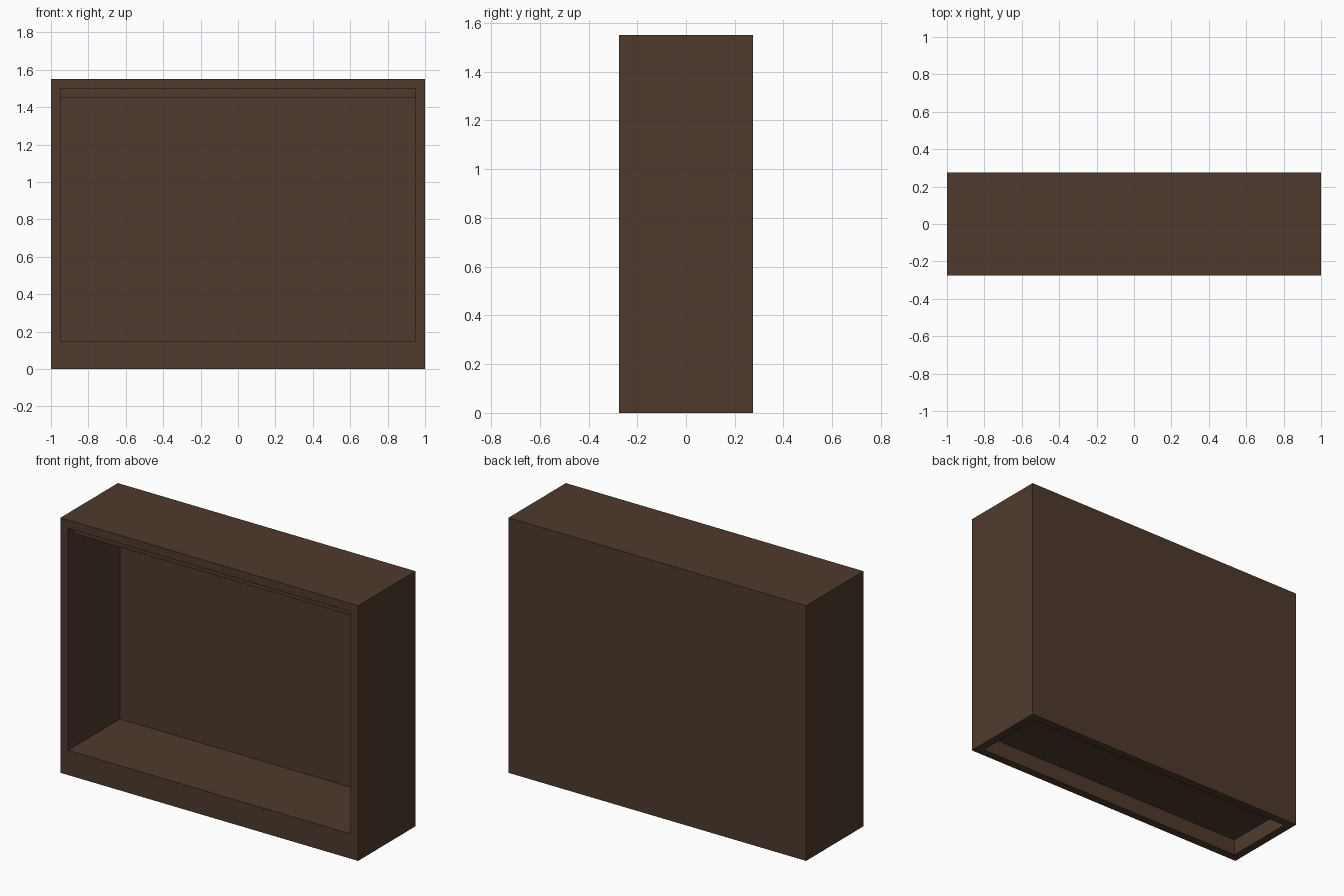
import bpy
import bmesh
from mathutils import Vector

WIDTH, DEPTH, HEIGHT = 2.0, 0.55, 1.55
BOARD = 0.05       # board thickness
PLINTH = 0.10      # hollow height under the floor board

cube = bpy.data.objects.get("Cube")
if cube:
    bpy.data.objects.remove(cube, do_unlink=True)

wood = bpy.data.materials.new("dark brown wood")
wood.use_nodes = True
colour = (0.078, 0.042, 0.026, 1.0)
wood.diffuse_color = colour
wood.node_tree.nodes["Principled BSDF"].inputs["Base Color"].default_value = colour


def box(bm, size, centre):
    verts = bmesh.ops.create_cube(bm, size=1.0)["verts"]
    bmesh.ops.scale(bm, vec=size, verts=verts)
    bmesh.ops.translate(bm, vec=centre, verts=verts)


def face_towards(bm, direction):
    bm.normal_update()
    return max(bm.faces, key=lambda f: f.normal.dot(direction))


def hollow(bm, direction, depth, raise_bottom=0.0):
    """Inset the face by one board and push it inwards."""
    direction = Vector(direction)
    face = face_towards(bm, direction)
    bmesh.ops.inset_individual(bm, faces=[face], thickness=BOARD, use_even_offset=True)
    middle = face.calc_center_median().z
    for v in face.verts:
        if v.co.z < middle - BOARD:
            v.co.z += raise_bottom
    pushed = bmesh.ops.extrude_discrete_faces(bm, faces=[face])["faces"][0]
    bmesh.ops.translate(bm, vec=-direction * depth, verts=pushed.verts)


def finish(bm, name):
    bmesh.ops.recalc_face_normals(bm, faces=bm.faces)
    mesh = bpy.data.meshes.new(name)
    bm.to_mesh(mesh)
    bm.free()
    mesh.materials.append(wood)
    bpy.context.collection.objects.link(bpy.data.objects.new(name, mesh))


# Cabinet body: open front, and a hollow plinth open underneath
bm = bmesh.new()
box(bm, (WIDTH, DEPTH, HEIGHT), (0, 0, HEIGHT / 2))
hollow(bm, (0, 0, -1), PLINTH)
hollow(bm, (0, -1, 0), DEPTH - BOARD, raise_bottom=PLINTH)
finish(bm, "cabinet_body")

# Rail under the top board, set back from the front edge
bm = bmesh.new()
box(bm, (WIDTH - 2 * BOARD, BOARD, BOARD),
    (0, -DEPTH / 2 + 1.5 * BOARD, HEIGHT - 1.5 * BOARD))
finish(bm, "top_rail")
